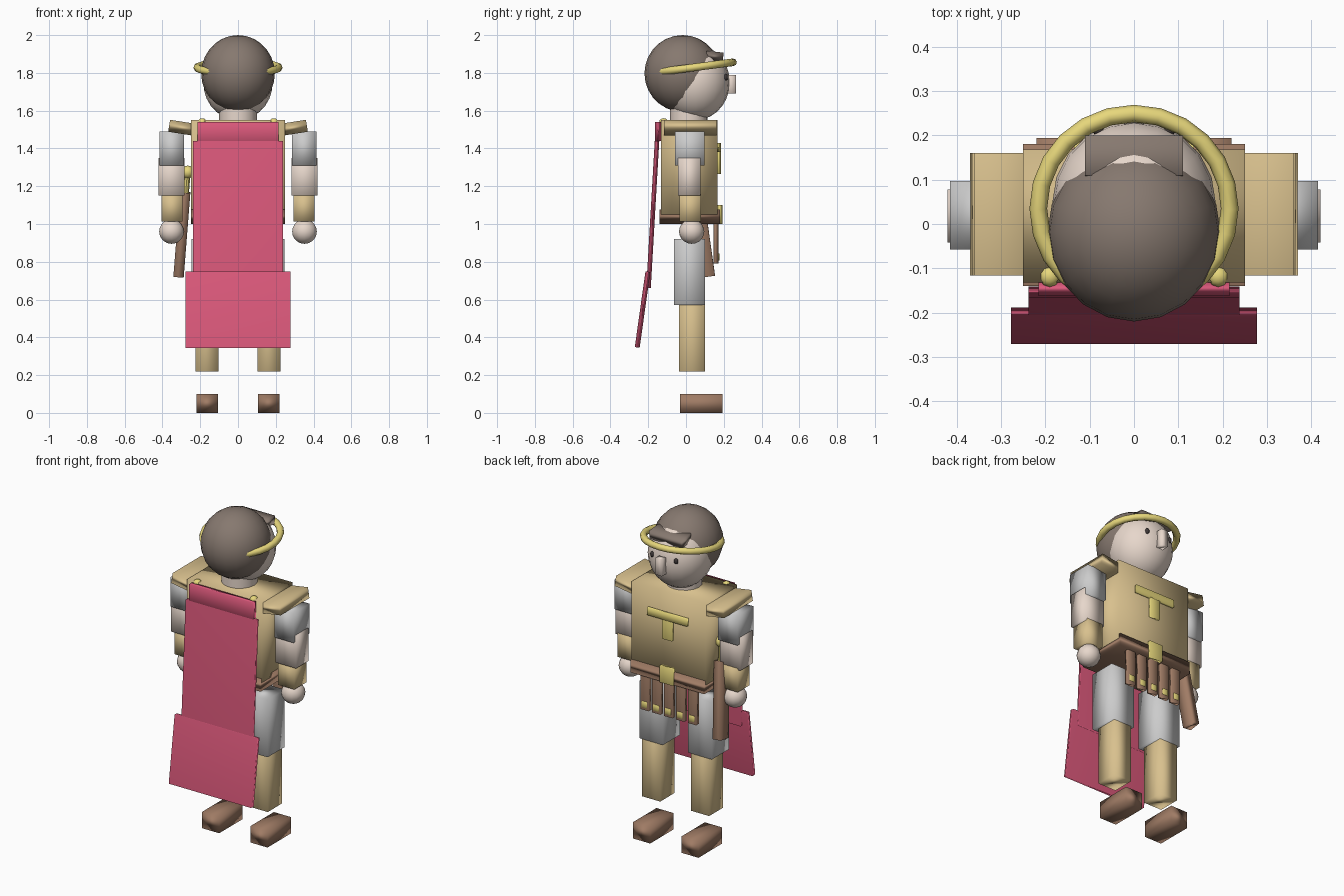
import bpy
from math import radians

if "Cube" in bpy.data.objects:
    bpy.data.objects.remove(bpy.data.objects["Cube"])

# ---------- materials ----------
def mat(name, rgb):
    m = bpy.data.materials.new(name)
    m.diffuse_color = (*rgb, 1)
    m.use_nodes = True
    m.node_tree.nodes["Principled BSDF"].inputs["Base Color"].default_value = m.diffuse_color
    return m

SKIN = mat("skin", (0.80, 0.68, 0.60))
HAIR = mat("hair", (0.24, 0.19, 0.16))
GOLD = mat("armour_gold", (0.69, 0.53, 0.27))
TRIM = mat("bright_gold", (0.80, 0.68, 0.20))
LEATHER = mat("leather", (0.35, 0.20, 0.13))
CLOTH = mat("red_cloth", (0.72, 0.10, 0.20))
DARK = mat("dark", (0.05, 0.04, 0.04))

# ---------- helpers ----------
def finish(name, material, rot=(0, 0, 0)):
    o = bpy.context.object
    o.name = name
    o.rotation_euler = [radians(a) for a in rot]
    if material:
        o.data.materials.append(material)
    for p in o.data.polygons:
        p.use_smooth = True
    return o

def box(name, loc, size, material=None, rot=(0, 0, 0)):
    bpy.ops.mesh.primitive_cube_add(size=1, location=loc)
    bpy.context.object.scale = size
    return finish(name, material, rot)

def ball(name, loc, radii, material=None, seg=12, rings=8):
    bpy.ops.mesh.primitive_uv_sphere_add(segments=seg, ring_count=rings, radius=1, location=loc)
    bpy.context.object.scale = radii
    return finish(name, material)

def rod(name, loc, r, h, material=None, rot=(0, 0, 0), sides=16):
    bpy.ops.mesh.primitive_cylinder_add(vertices=sides, radius=r, depth=h, location=loc)
    o = finish(name, material, rot)
    bpy.ops.object.shade_smooth_by_angle()
    return o

# ---------- head ----------
ball("head", (0, 0.05, 1.75), (0.184, 0.182, 0.2), SKIN, 20, 14)
ball("hair", (0, -0.018, 1.797), (0.195, 0.202, 0.203), HAIR, 20, 14)
box("fringe", (0, 0.152, 1.887), (0.22, 0.09, 0.05), HAIR, (-6, 0, 0))
box("nose", (0, 0.24, 1.74), (0.045, 0.05, 0.1), SKIN)
bpy.ops.mesh.primitive_torus_add(major_radius=0.216, minor_radius=0.02, major_segments=24,
                                 minor_segments=8, location=(0, 0.035, 1.828))
finish("circlet", TRIM, (7.5, 0, 0))
rod("neck", (0, 0.015, 1.57), 0.1, 0.1, SKIN)

# ---------- torso and belt ----------
box("breastplate", (0, 0.018, 1.3), (0.5, 0.3, 0.5), GOLD)
box("belt", (0, 0.02, 1.038), (0.5, 0.32, 0.076), LEATHER)
box("buckle", (0, 0.18, 1.05), (0.09, 0.024, 0.1), TRIM)
box("chest_bar", (0, 0.172, 1.405), (0.27, 0.024, 0.045), TRIM)
box("chest_stem", (0, 0.172, 1.33), (0.065, 0.024, 0.13), TRIM)
for i in range(5):
    x = -0.16 + 0.08 * i
    box("skirt_strip", (x, 0.158, 0.9), (0.056, 0.026, 0.22), LEATHER)
    box("strip_tip", (x, 0.17, 0.825), (0.035, 0.014, 0.035), TRIM)

# ---------- mirrored limbs ----------
for s in (-1, 1):
    ball("eye", (s * 0.08, 0.21, 1.777), (0.013, 0.011, 0.018), DARK, 10, 6)
    box("shoulder_plate", (s * 0.288, 0.022, 1.508), (0.155, 0.277, 0.064), GOLD, (0, -s * 9, 0))
    box("upper_arm", (s * 0.35, 0.02, 1.4), (0.13, 0.155, 0.18), None)
    box("forearm", (s * 0.352, 0.018, 1.25), (0.138, 0.12, 0.2), SKIN)
    box("bracer", (s * 0.35, 0.022, 1.087), (0.11, 0.115, 0.145), GOLD)
    ball("hand", (s * 0.352, 0.03, 0.96), (0.067, 0.067, 0.065), SKIN, 14, 10)
    box("thigh", (s * 0.165, 0.018, 0.745), (0.16, 0.165, 0.35), None)
    box("shin", (s * 0.165, 0.032, 0.395), (0.122, 0.136, 0.35), GOLD)
    box("shoe", (s * 0.163, 0.082, 0.05), (0.115, 0.225, 0.1), LEATHER)
    ball("cape_stud", (s * 0.19, -0.118, 1.54), (0.024, 0.024, 0.02), TRIM, 10, 6)

# ---------- cape ----------
box("cape_collar", (0, -0.146, 1.49), (0.43, 0.034, 0.1), CLOTH)
box("cape_upper", (0, -0.176, 1.05), (0.475, 0.024, 0.78), CLOTH, (-3.3, 0, 0))
box("cape_lower", (0, -0.23, 0.547), (0.555, 0.026, 0.405), CLOTH, (-8, 0, 0))

# ---------- sheathed sword ----------
box("scabbard", (-0.297, 0.085, 0.945), (0.055, 0.075, 0.45), LEATHER, (8, 4.5, 0))
rod("sword_grip", (-0.274, 0.05, 1.2), 0.018, 0.13, TRIM, (8, 4.5, 0), 10)
ball("pommel", (-0.266, 0.04, 1.275), (0.034, 0.034, 0.034), TRIM, 12, 8)
